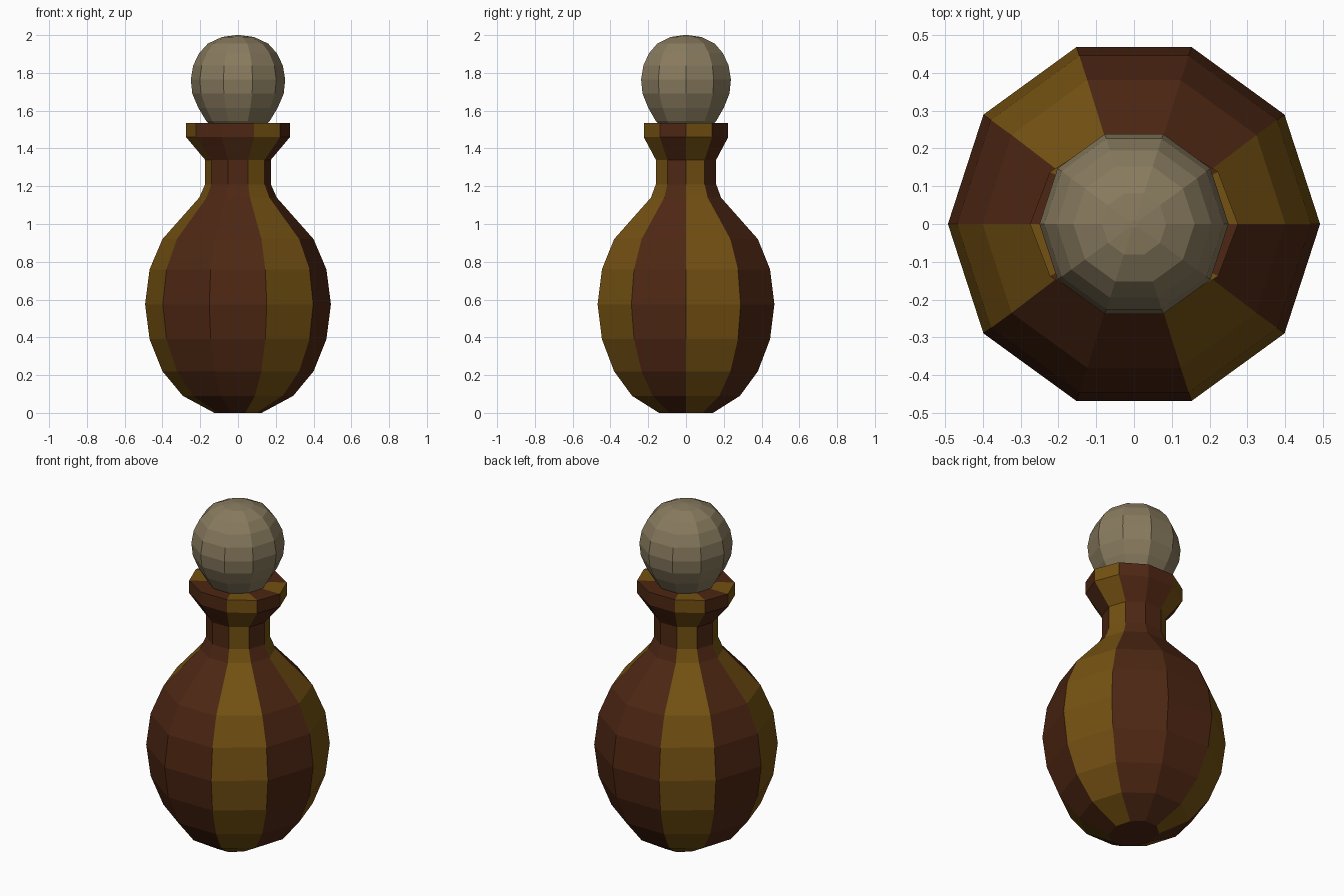
import bpy, bmesh, math

default = bpy.data.objects.get("Cube")
if default:
    bpy.data.objects.remove(default, do_unlink=True)

SIDES = 10


def material(name, rgb):
    m = bpy.data.materials.new(name)
    m.use_nodes = True
    m.diffuse_color = (*rgb, 1)
    bsdf = next(n for n in m.node_tree.nodes if n.type == "BSDF_PRINCIPLED")
    bsdf.inputs["Base Color"].default_value = (*rgb, 1)
    return m


brown = material("dark brown", (0.075, 0.020, 0.0065))
gold = material("dull gold", (0.175, 0.082, 0.006))
cream = material("grey cream", (0.245, 0.195, 0.112))


def lathe(name, rings, mats, gold_sectors=()):
    """Stack ten-sided rings (z, x radius, y radius) and cap both ends."""
    bm = bmesh.new()
    loops = []
    for z, rx, ry in rings:
        angles = [math.tau * k / SIDES for k in range(SIDES)]
        loops.append([bm.verts.new((rx * math.cos(a), ry * math.sin(a), z))
                      for a in angles])
    for low, high in zip(loops, loops[1:]):
        for k in range(SIDES):
            n = (k + 1) % SIDES
            face = bm.faces.new((low[k], low[n], high[n], high[k]))
            face.material_index = int(k in gold_sectors)
    bm.faces.new(loops[0][::-1])
    bm.faces.new(loops[-1])
    mesh = bpy.data.meshes.new(name)
    bm.to_mesh(mesh)
    bm.free()
    for m in mats:
        mesh.materials.append(m)
    obj = bpy.data.objects.new(name, mesh)
    bpy.context.collection.objects.link(obj)
    return obj


# Bottle: round belly, narrow neck, flared oval lip and flat rim
bottle = [
    (0.00, 0.125, 0.150), (0.09, 0.292, 0.300), (0.22, 0.400, 0.400),
    (0.39, 0.468, 0.468), (0.575, 0.492, 0.492), (0.76, 0.468, 0.468),
    (0.92, 0.400, 0.400), (1.14, 0.205, 0.195), (1.21, 0.174, 0.168),
    (1.34, 0.174, 0.168), (1.46, 0.275, 0.235), (1.535, 0.275, 0.235),
    (1.535, 0.140, 0.130),
]
lathe("bottle", bottle, [brown, gold], gold_sectors={0, 3, 5, 8})

# Stopper: faceted ball resting in the lip
ball = [(1.51, 0.13), (1.545, 0.168), (1.615, 0.21), (1.69, 0.242), (1.765, 0.25),
        (1.84, 0.237), (1.905, 0.205), (1.955, 0.16), (1.99, 0.085), (2.0, 0.01)]
lathe("stopper", [(z, r, r) for z, r in ball], [cream])
